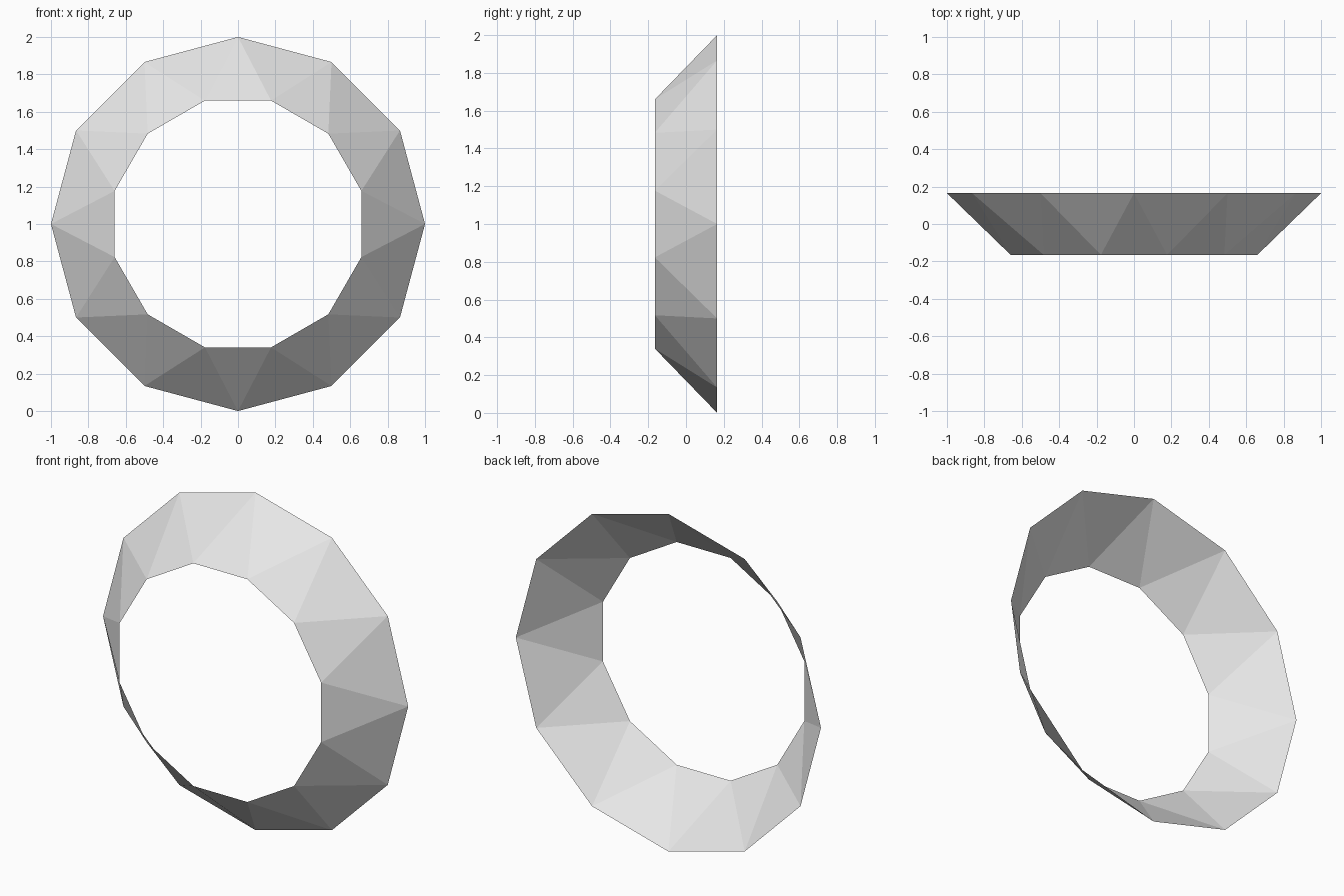
import bpy
import bmesh
from math import sin, cos, tau

cube = bpy.data.objects.get("Cube")
if cube:
    bpy.data.objects.remove(cube, do_unlink=True)

SIDES = 12
HALF_DEPTH = 0.165

# Plain grey material
grey = bpy.data.materials.new("light_grey")
grey.use_nodes = True
colour = (0.8, 0.8, 0.8, 1)
grey.diffuse_color = colour
grey.node_tree.nodes["Principled BSDF"].inputs["Base Color"].default_value = colour

bm = bmesh.new()


def ring(radius, y, turn):
    """Polygon of points around the y axis, turned by a part of one step."""
    angles = [tau * (i + turn) / SIDES for i in range(SIDES)]
    return [bm.verts.new((radius * sin(a), y, 1 + radius * cos(a))) for a in angles]


# Wide rear rim and narrow front rim, half a step apart
rear = ring(1.0, HALF_DEPTH, 0)
front = ring(0.683, -HALF_DEPTH, 0.5)

# Open band of alternating triangles
for i in range(SIDES):
    j = (i + 1) % SIDES
    bm.faces.new((rear[i], front[i], rear[j]))
    bm.faces.new((rear[j], front[i], front[j]))

# Turn the faces to the outside of the band
bm.normal_update()
for face in bm.faces:
    middle = face.calc_center_median()
    if face.normal.x * middle.x + face.normal.z * (middle.z - 1) < 0:
        face.normal_flip()

mesh = bpy.data.meshes.new("faceted_ring")
bm.to_mesh(mesh)
bm.free()
mesh.materials.append(grey)
bpy.context.collection.objects.link(bpy.data.objects.new("faceted_ring", mesh))
